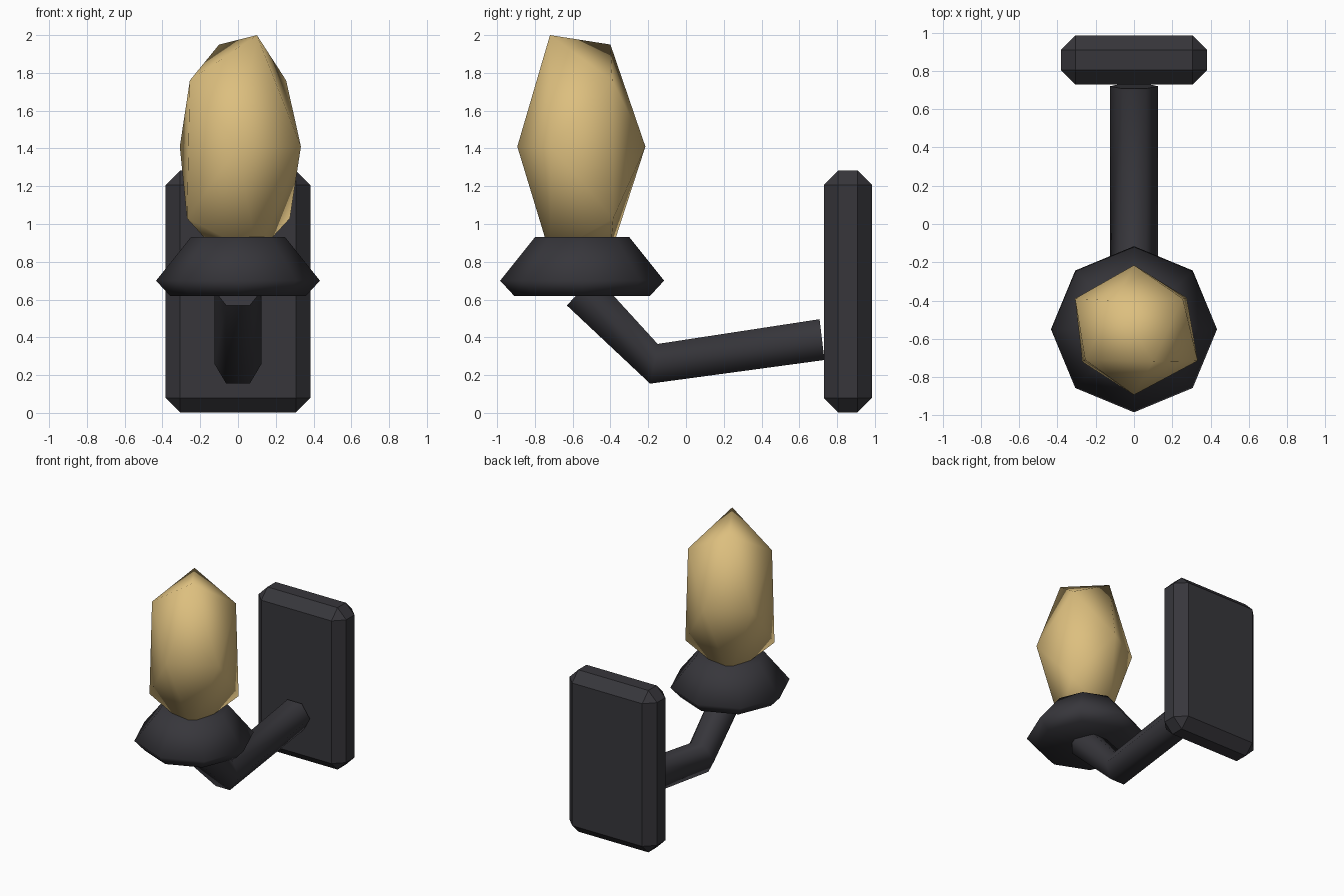
import bpy, bmesh, math
from mathutils import Vector

if "Cube" in bpy.data.objects:
    bpy.data.objects.remove(bpy.data.objects["Cube"])


def material(name, rgb):
    m = bpy.data.materials.new(name)
    m.diffuse_color = (*rgb, 1)
    m.use_nodes = True
    m.node_tree.nodes["Principled BSDF"].inputs["Base Color"].default_value = m.diffuse_color
    return m


IRON = material("dark_iron", (0.038, 0.037, 0.044))
GLOW = material("warm_gold", (0.72, 0.52, 0.21))


def finish(name, bm, mat, smooth_angle=None):
    bmesh.ops.recalc_face_normals(bm, faces=bm.faces[:])
    me = bpy.data.meshes.new(name)
    bm.to_mesh(me)
    bm.free()
    me.materials.append(mat)
    ob = bpy.data.objects.new(name, me)
    bpy.context.collection.objects.link(ob)
    if smooth_angle:
        bpy.ops.object.select_all(action='DESELECT')
        ob.select_set(True)
        bpy.context.view_layer.objects.active = ob
        bpy.ops.object.shade_smooth_by_angle(angle=math.radians(smooth_angle))
    return ob


def loft(rings):
    """Skin a list of equal-length point rings and cap both ends."""
    bm = bmesh.new()
    vs = [[bm.verts.new(p) for p in r] for r in rings]
    n = len(vs[0])
    for a, b in zip(vs, vs[1:]):
        for i in range(n):
            j = (i + 1) % n
            bm.faces.new((a[i], a[j], b[j], b[i]))
    bm.faces.new(vs[0][::-1])
    bm.faces.new(vs[-1])
    return bm


# wall plate: chamfered box
bm = bmesh.new()
bmesh.ops.create_cube(bm, size=1)
for v in bm.verts:
    v.co = Vector((v.co.x * 0.765, 0.857 + v.co.y * 0.255, 0.643 + v.co.z * 1.28))
bmesh.ops.bevel(bm, geom=bm.edges[:], offset=0.076, segments=1, profile=0.5, affect='EDGES')
finish("wall_plate", bm, IRON)

# bent arm: hexagonal tube; each station is centre (y, z) and half-height vector (y, z)
stations = [((0.72, 0.388), (-0.013, 0.108)),
            ((-0.17, 0.26), (0.02, 0.105)),
            ((-0.556, 0.648), (0.075, 0.079))]
rings = []
for (cy, cz), (uy, uz) in stations:
    ring = []
    for k in range(6):
        a = k * math.pi / 3
        s = math.sin(a) / math.sin(math.pi / 3)
        ring.append((0.125 * math.cos(a), cy + uy * s, cz + uz * s))
    rings.append(ring)
finish("bent_arm", loft(rings), IRON, 70)

# cup: eight-sided lathe of (radius, height)
profile = [(0.36, 0.62), (0.434, 0.70), (0.25, 0.93)]
rings = [[(r * math.cos(k * math.pi / 4), -0.55 + r * math.sin(k * math.pi / 4), z)
          for k in range(8)] for r, z in profile]
finish("cup", loft(rings), IRON, 180)

# flame: stretched, slightly uneven icosahedron
points = [(0.10, -0.72, 2.0), (-0.10, -0.40, 1.95),
          (0.255, -0.39, 1.76), (-0.255, -0.71, 1.76),
          (0, -0.215, 1.41), (0, -0.893, 1.41),
          (0.333, -0.715, 1.41), (-0.308, -0.39, 1.41),
          (0.275, -0.385, 1.03), (-0.27, -0.72, 1.03),
          (0.10, -0.72, 0.84), (-0.10, -0.40, 0.84)]
bm = bmesh.new()
for p in points:
    bm.verts.new(p)
bmesh.ops.convex_hull(bm, input=bm.verts[:])
finish("flame", bm, GLOW, 180)
